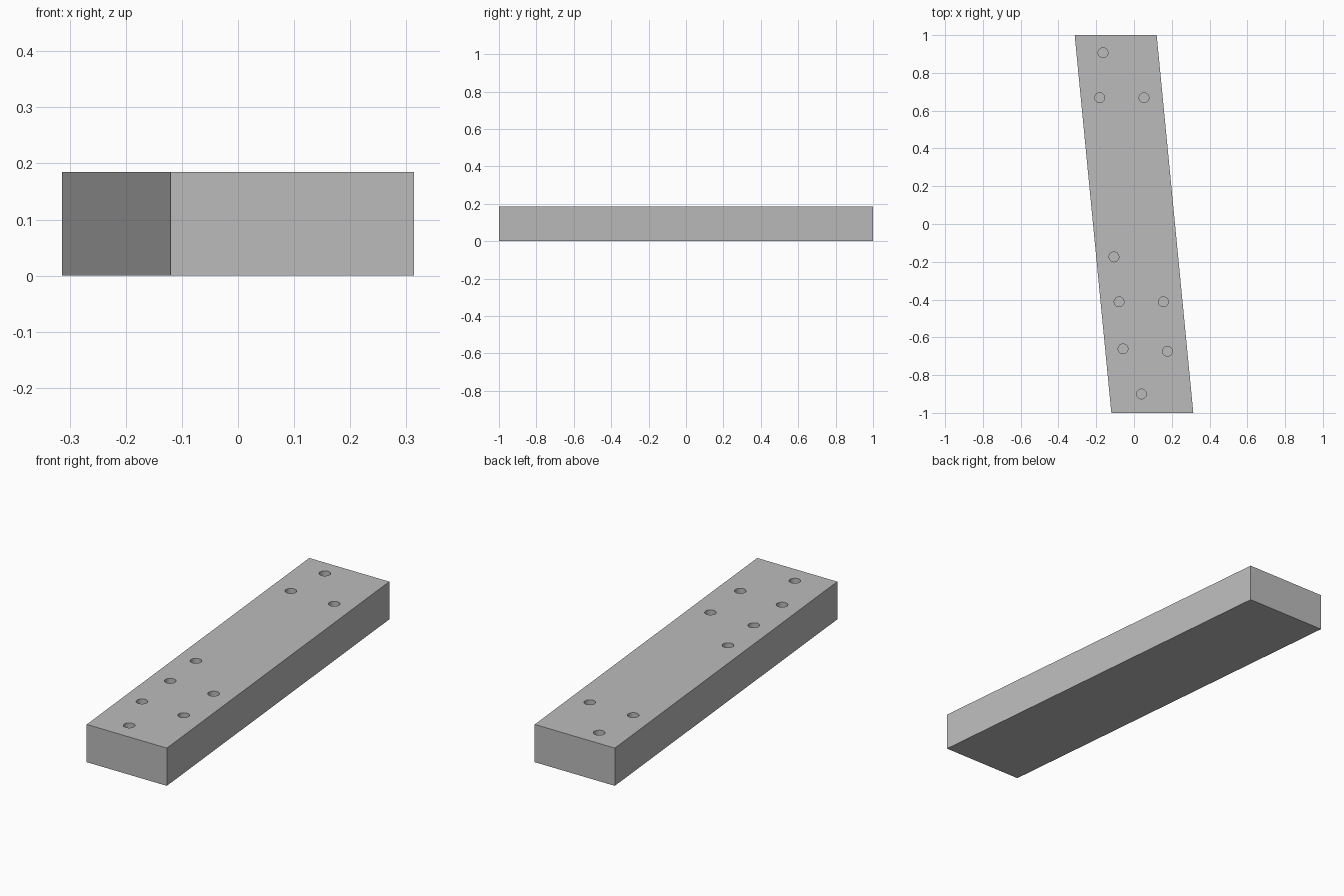
import bpy
import bmesh

# Remove the default cube
cube = bpy.data.objects.get("Cube")
if cube:
    bpy.data.objects.remove(cube, do_unlink=True)

HEIGHT = 0.185
HOLE_RADIUS = 0.026
HOLE_DEPTH = 0.12

# Material
grey = bpy.data.materials.new("plain grey")
grey.use_nodes = True
colour = (0.5, 0.5, 0.5, 1)
grey.diffuse_color = colour
grey.node_tree.nodes["Principled BSDF"].inputs["Base Color"].default_value = colour


def make_object(name, bm):
    bmesh.ops.recalc_face_normals(bm, faces=bm.faces)
    mesh = bpy.data.meshes.new(name)
    bm.to_mesh(mesh)
    bm.free()
    mesh.materials.append(grey)
    obj = bpy.data.objects.new(name, mesh)
    bpy.context.collection.objects.link(obj)
    return obj


# Slanted block: a parallelogram outline raised to full height
bm = bmesh.new()
outline = [(-0.12, -1), (0.314, -1), (0.12, 1), (-0.314, 1)]
base = bm.faces.new([bm.verts.new((x, y, 0)) for x, y in outline])
raised = bmesh.ops.extrude_face_region(bm, geom=[base], use_keep_orig=True)
top = [v for v in raised["geom"] if isinstance(v, bmesh.types.BMVert)]
bmesh.ops.translate(bm, verts=top, vec=(0, 0, HEIGHT))
block = make_object("slanted_block", bm)

# Cutter for the blind dowel holes
holes = [(-0.164, 0.907), (-0.182, 0.669), (0.053, 0.669),
         (-0.106, -0.174), (-0.079, -0.412), (0.156, -0.412),
         (-0.058, -0.661), (0.177, -0.674), (0.04, -0.9)]
bm = bmesh.new()
for x, y in holes:
    peg = bmesh.ops.create_cone(bm, cap_ends=True, segments=32, depth=2 * HOLE_DEPTH,
                                radius1=HOLE_RADIUS, radius2=HOLE_RADIUS)
    bmesh.ops.translate(bm, verts=peg["verts"], vec=(x, y, HEIGHT))
cutter = make_object("hole_cutter", bm)

# Drill the holes, apply the cut and drop the cutter
cut = block.modifiers.new("dowel_holes", "BOOLEAN")
cut.operation = "DIFFERENCE"
cut.solver = "EXACT"
cut.object = cutter
bpy.context.view_layer.objects.active = block
block.select_set(True)
bpy.ops.object.modifier_apply(modifier=cut.name)
bpy.data.objects.remove(cutter, do_unlink=True)

# Smooth hole walls, crisp edges
bpy.ops.object.shade_smooth_by_angle()
